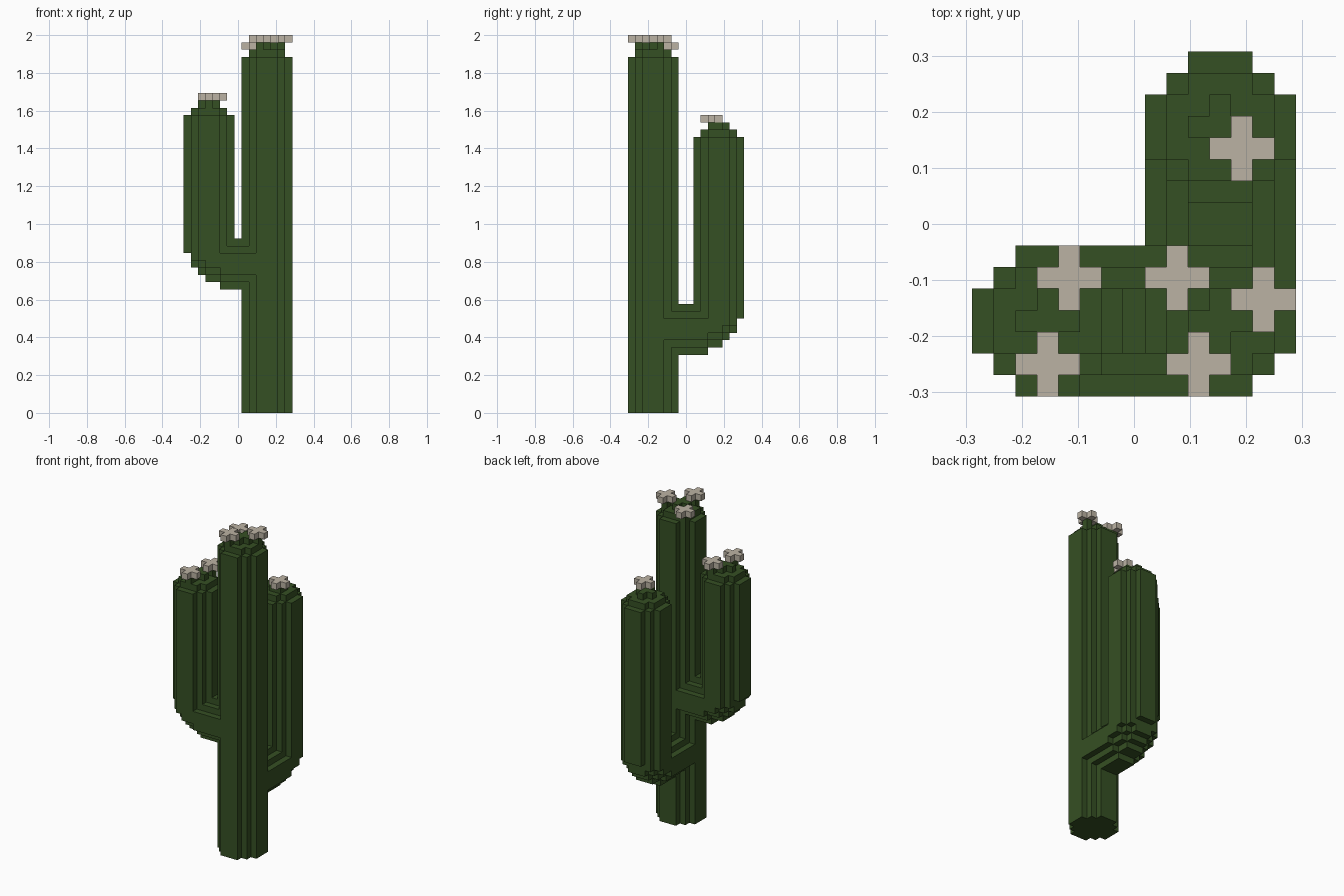
import bpy, bmesh
from mathutils import Vector

cube = bpy.data.objects.get("Cube")
if cube:
    bpy.data.objects.remove(cube, do_unlink=True)

U = 2 / 52                                   # edge of one block
ORIGIN = Vector((-7.5 * U, -8 * U, 0))       # corner of the block grid
INSET = (2, 1, 0, 0, 0, 1, 2)                # steps of the seven-wide ribbed section
ELBOW = (5, 3, 2, 1, 1, 0, 0)                # rise of the elbow's underside, outer edge first
PLUS = ((0, 0), (1, 0), (-1, 0), (0, 1), (0, -1))


def material(name, rgb):
    m = bpy.data.materials.new(name)
    m.use_nodes = True
    m.diffuse_color = (*rgb, 1)
    bsdf = m.node_tree.nodes["Principled BSDF"]
    bsdf.inputs["Base Color"].default_value = (*rgb, 1)
    bsdf.inputs["Roughness"].default_value = 0.9
    return m


green = material("cactus green", (0.036, 0.08, 0.017))
cream = material("petal cream", (0.5, 0.45, 0.37))


def plus(ci, cj, k):
    return {(ci + a, cj + b, k) for a, b in PLUS}


def column(ci, cj, bottom, top):
    """Ribbed upright stem with a stepped, rounded cap."""
    cells = set()
    for t, s in enumerate(INSET):
        for d in range(s, 7 - s):
            z0 = bottom(d, s)
            cells |= {(ci - 3 + d, cj - 3 + t, k) for k in range(z0, top)}
    for a in range(-2, 3):
        for b in range(-2, 3):
            if abs(a) + abs(b) < 4:
                cells.add((ci + a, cj + b, top))
    return cells | plus(ci, cj, top + 1)


def arm(base, top, reach):
    """Arm along local x: curved elbow, upright, and a connector to the trunk."""
    cells = column(3, 3, lambda d, s: base + ELBOW[d] + s, top)
    for t, s in enumerate(INSET):
        for d in range(7 - s, reach):
            cells |= {(d, t, k) for k in range(base + s, base + 7 - s)}
    # underside of the elbow where the connector starts
    return cells


def build(name, cells, mat, solid):
    """Skin the blocks, leaving out faces hidden by other blocks."""
    bm = bmesh.new()
    verts = {}

    def vert(p):
        if p not in verts:
            verts[p] = bm.verts.new(ORIGIN + Vector(p) * U)
        return verts[p]

    for c in sorted(cells):
        for axis in range(3):
            for side in (0, 1):
                n = list(c)
                n[axis] += 2 * side - 1
                if tuple(n) in solid:
                    continue
                ring = []
                for a, b in ((0, 0), (1, 0), (1, 1), (0, 1)):
                    p = list(c)
                    p[axis] += side
                    p[(axis + 1) % 3] += a
                    p[(axis + 2) % 3] += b
                    ring.append(vert(tuple(p)))
                bm.faces.new(ring if side else ring[::-1])
    bmesh.ops.dissolve_limit(bm, angle_limit=0.01, verts=bm.verts[:], edges=bm.edges[:])
    me = bpy.data.meshes.new(name)
    bm.to_mesh(me)
    bm.free()
    me.materials.append(mat)
    bpy.context.collection.objects.link(bpy.data.objects.new(name, me))


# Stems
trunk = column(11, 3, lambda d, s: 0, 49)
right_arm = arm(17, 41, 11) - trunk
back_arm = {(8 + t, 15 - d, k) for d, t, k in arm(8, 38, 13)} - trunk

# Flowers: each sits on a single green block
blooms = {
    "trunk_flower_front": (10, 1, 51, trunk),
    "trunk_flower_left": (13, 4, 51, trunk),
    "trunk_flower_back": (9, 5, 50, trunk),
    "right_arm_flower_front": (3, 1, 43, right_arm),
    "right_arm_flower_back": (4, 5, 43, right_arm),
    "back_arm_flower": (12, 11, 40, back_arm),
}
flowers = {}
for name, (i, j, k, stem) in blooms.items():
    stem.add((i, j, k - 1))
    flowers[name] = plus(i, j, k)

solid = trunk | right_arm | back_arm
build("trunk", trunk, green, solid)
build("right_arm", right_arm, green, solid)
build("back_arm", back_arm, green, solid)
for name, cells in flowers.items():
    build(name, cells, cream, cells)
